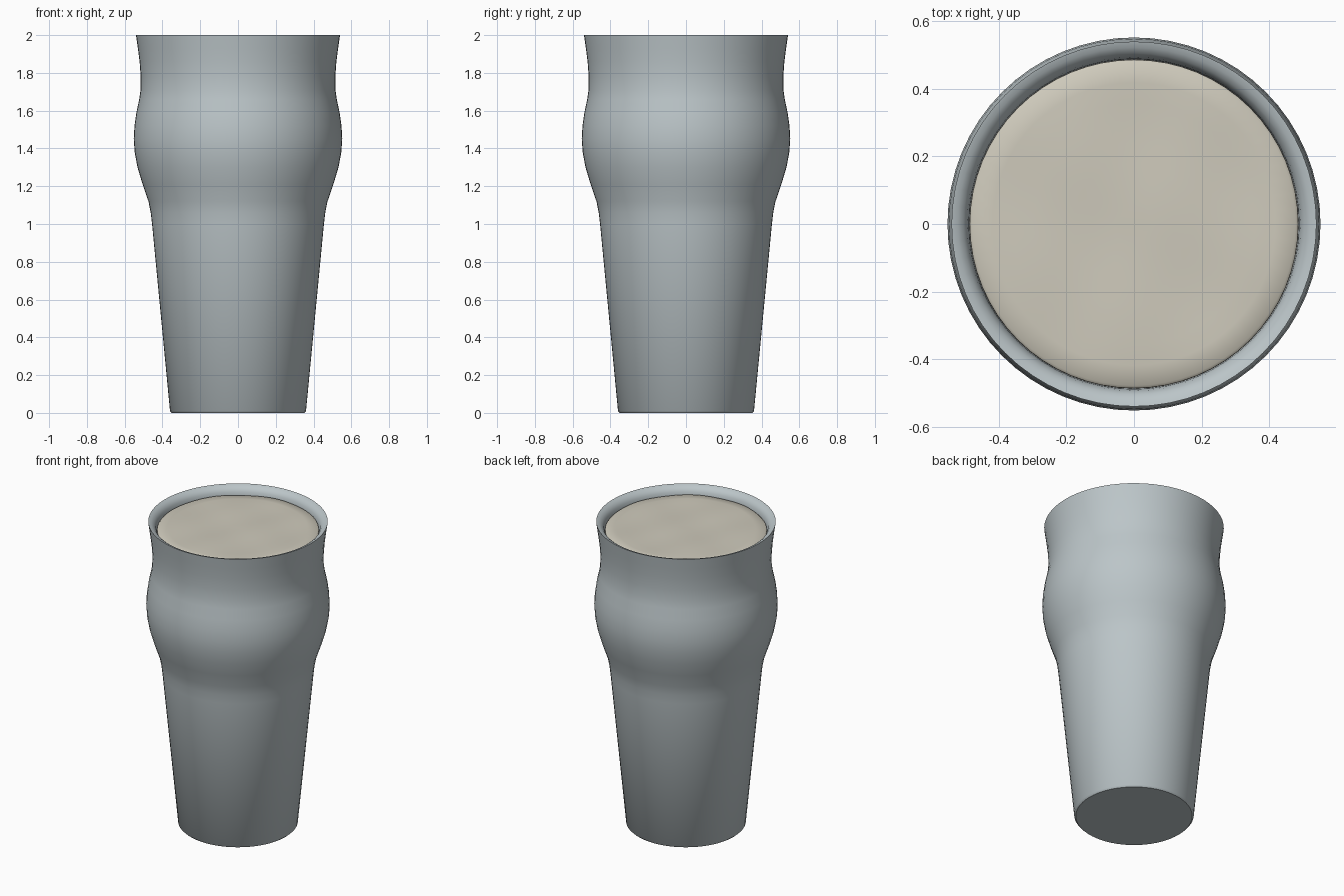
import bpy, bmesh, math

cube = bpy.data.objects.get("Cube")
if cube:
    bpy.data.objects.remove(cube, do_unlink=True)

SIDES = 64


def material(name, colour):
    mat = bpy.data.materials.new(name)
    mat.use_nodes = True
    mat.diffuse_color = (*colour, 1)
    mat.node_tree.nodes["Principled BSDF"].inputs["Base Color"].default_value = (*colour, 1)
    return mat


def lathe(name, profile, mat, wobble=0.0):
    """Revolve (radius, height) points about z; end points are capped."""
    bm = bmesh.new()
    rings = []
    for r, z in profile:
        ring = []
        for i in range(SIDES):
            a = math.tau * i / SIDES
            x, y = r * math.cos(a), r * math.sin(a)
            bump = wobble * math.sin(13 * x + 4 * y) * math.cos(11 * y - 5 * x)
            ring.append(bm.verts.new((x, y, z + bump)))
        rings.append(ring)
    for low, high in zip(rings, rings[1:]):
        for i in range(SIDES):
            j = (i + 1) % SIDES
            bm.faces.new((low[i], low[j], high[j], high[i]))
    bm.faces.new(rings[0])
    bm.faces.new(rings[-1])
    bmesh.ops.recalc_face_normals(bm, faces=bm.faces)
    mesh = bpy.data.meshes.new(name)
    bm.to_mesh(mesh)
    bm.free()
    mesh.materials.append(mat)
    obj = bpy.data.objects.new(name, mesh)
    bpy.context.collection.objects.link(obj)
    bpy.ops.object.select_all(action="DESELECT")
    obj.select_set(True)
    bpy.context.view_layer.objects.active = obj
    bpy.ops.object.shade_smooth_by_angle(angle=math.radians(40))


glass_grey = material("glass grey", (0.50, 0.56, 0.58))
foam_cream = material("foam cream", (0.62, 0.59, 0.50))

# Tumbler: outer wall up to the lip, rounded lip, then inner wall down to the floor
outer = [(0.35, 0), (0.36, 0.01), (0.455, 1.0), (0.462, 1.06), (0.474, 1.12),
         (0.505, 1.21), (0.532, 1.3), (0.547, 1.38), (0.552, 1.45), (0.548, 1.52),
         (0.538, 1.59), (0.523, 1.66), (0.516, 1.71), (0.515, 1.78), (0.521, 1.86),
         (0.53, 1.93), (0.54, 2.0)]
lip = [(0.522, 1.995), (0.505, 1.982), (0.494, 1.965), (0.489, 1.94)]
inner = [(r - 0.035, z) for r, z in reversed(outer[2:-3])] + [(0.33, 0.08)]
lathe("glass", outer + lip + inner, glass_grey)

# Foam head: a thick disc with a softly uneven top
foam = [(0.475, 1.8), (0.487, 1.93), (0.486, 1.945), (0.478, 1.952)]
foam += [(0.478 * k / 8, 1.955) for k in range(7, 0, -1)]
lathe("foam_head", foam, foam_cream, wobble=0.003)
